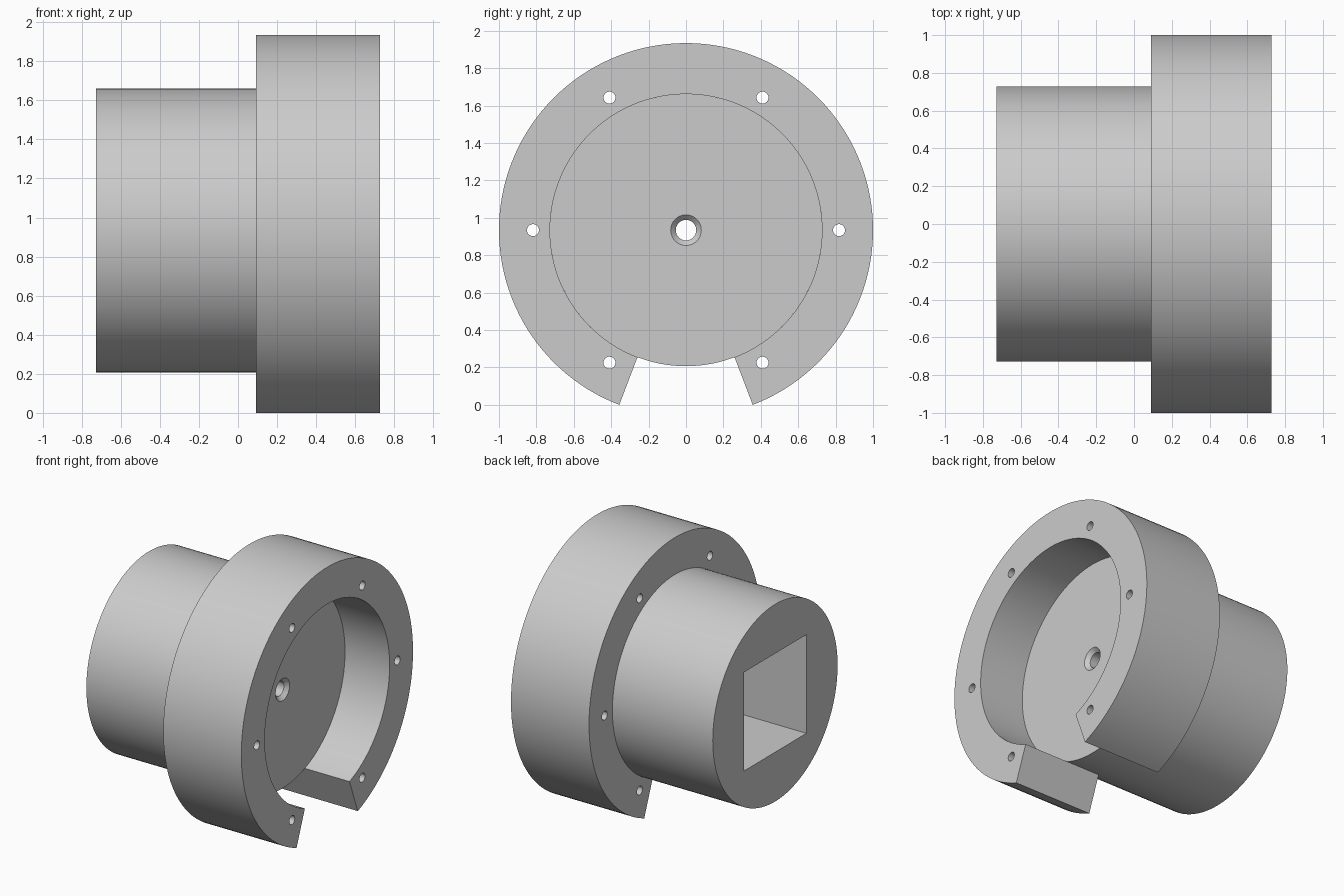
import bpy, bmesh, math
from mathutils import Matrix, Vector

if "Cube" in bpy.data.objects:
    bpy.data.objects.remove(bpy.data.objects["Cube"], do_unlink=True)

# Main dimensions; the shared axis runs along x
UNIT = 1 / 55
R_OUT, R_HUB, R_BOLTS = 1.0, 40 * UNIT, 45 * UNIT
X_END = 40 * UNIT
X_STEP = 5 * UNIT
X_FLOOR = 20 * UNIT
HALF_GAP = math.radians(20.9)
AXIS_Z = math.cos(HALF_GAP)

grey = bpy.data.materials.new("plain grey")
grey.use_nodes = True
colour = (0.6, 0.6, 0.6, 1)
grey.diffuse_color = colour
grey.node_tree.nodes["Principled BSDF"].inputs["Base Color"].default_value = colour


def make_object(name, bm):
    bmesh.ops.recalc_face_normals(bm, faces=bm.faces)
    mesh = bpy.data.meshes.new(name)
    bm.to_mesh(mesh)
    bm.free()
    mesh.materials.append(grey)
    obj = bpy.data.objects.new(name, mesh)
    bpy.context.collection.objects.link(obj)
    return obj


def cylinder(name, x0, x1, r0, r1, segments, y=0, z=0):
    """Cylinder or cone frustum along x, with radius r0 at x0 and r1 at x1."""
    bm = bmesh.new()
    place = Matrix.Translation(((x0 + x1) / 2, y, AXIS_Z + z)) @ Matrix.Rotation(math.pi / 2, 4, "Y")
    bmesh.ops.create_cone(bm, cap_ends=True, segments=segments, radius1=r0,
                          radius2=r1, depth=x1 - x0, matrix=place)
    return make_object(name, bm)


def cut(obj, cutter):
    cutter.hide_render = True
    mod = obj.modifiers.new("cut", "BOOLEAN")
    mod.operation = "DIFFERENCE"
    mod.solver = "EXACT"
    mod.object = cutter
    bpy.context.view_layer.objects.active = obj
    bpy.ops.object.modifier_apply(modifier=mod.name)
    bpy.data.objects.remove(cutter, do_unlink=True)


# Hub: solid drum reaching into the collar
hub = cylinder("hub", -X_END, X_FLOOR, R_HUB, R_HUB, 128)

# Square socket in the far end of the hub
bm = bmesh.new()
socket_floor = X_STEP
depth = socket_floor + X_END + 0.1
bmesh.ops.create_cube(bm, size=1, matrix=Matrix.Translation((socket_floor - depth / 2, 0, AXIS_Z))
                      @ Matrix.Diagonal((depth, R_HUB, R_HUB, 1)))
cut(hub, make_object("socket_cutter", bm))

# Countersunk centre hole
R_HOLE, R_SINK = 3 * UNIT, 4.5 * UNIT
sink = R_SINK - R_HOLE
cut(hub, cylinder("hole_cutter", socket_floor - 0.1, X_FLOOR + 0.1, R_HOLE, R_HOLE, 48))
cut(hub, cylinder("sink_cutter", X_FLOOR - sink, X_FLOOR + sink, R_HOLE, R_SINK + sink, 48))

# Collar: rectangular section swept around the axis, open at the bottom
bm = bmesh.new()
STEPS = 120
section = [(X_STEP, R_HUB), (X_END, R_HUB), (X_END, R_OUT), (X_STEP, R_OUT)]
previous = None
for i in range(STEPS + 1):
    a = HALF_GAP + (2 * math.pi - 2 * HALF_GAP) * i / STEPS
    loop = [bm.verts.new(Vector((x, r * math.sin(a), AXIS_Z - r * math.cos(a)))) for x, r in section]
    if previous:
        for j in range(4):
            k = (j + 1) % 4
            bm.faces.new((previous[j], previous[k], loop[k], loop[j]))
    if i in (0, STEPS):
        bm.faces.new(loop)
    previous = loop
collar = make_object("collar", bm)

# Six bolt holes through the collar
for i in range(6):
    a = i * math.pi / 3
    cut(collar, cylinder("bolt_cutter", X_STEP - 0.1, X_END + 0.1, 0.032, 0.032, 32,
                         R_BOLTS * math.cos(a), R_BOLTS * math.sin(a)))

# Smooth round walls, crisp edges
for obj in (hub, collar):
    bpy.ops.object.select_all(action="DESELECT")
    obj.select_set(True)
    bpy.context.view_layer.objects.active = obj
    bpy.ops.object.shade_smooth_by_angle(angle=math.radians(30))
